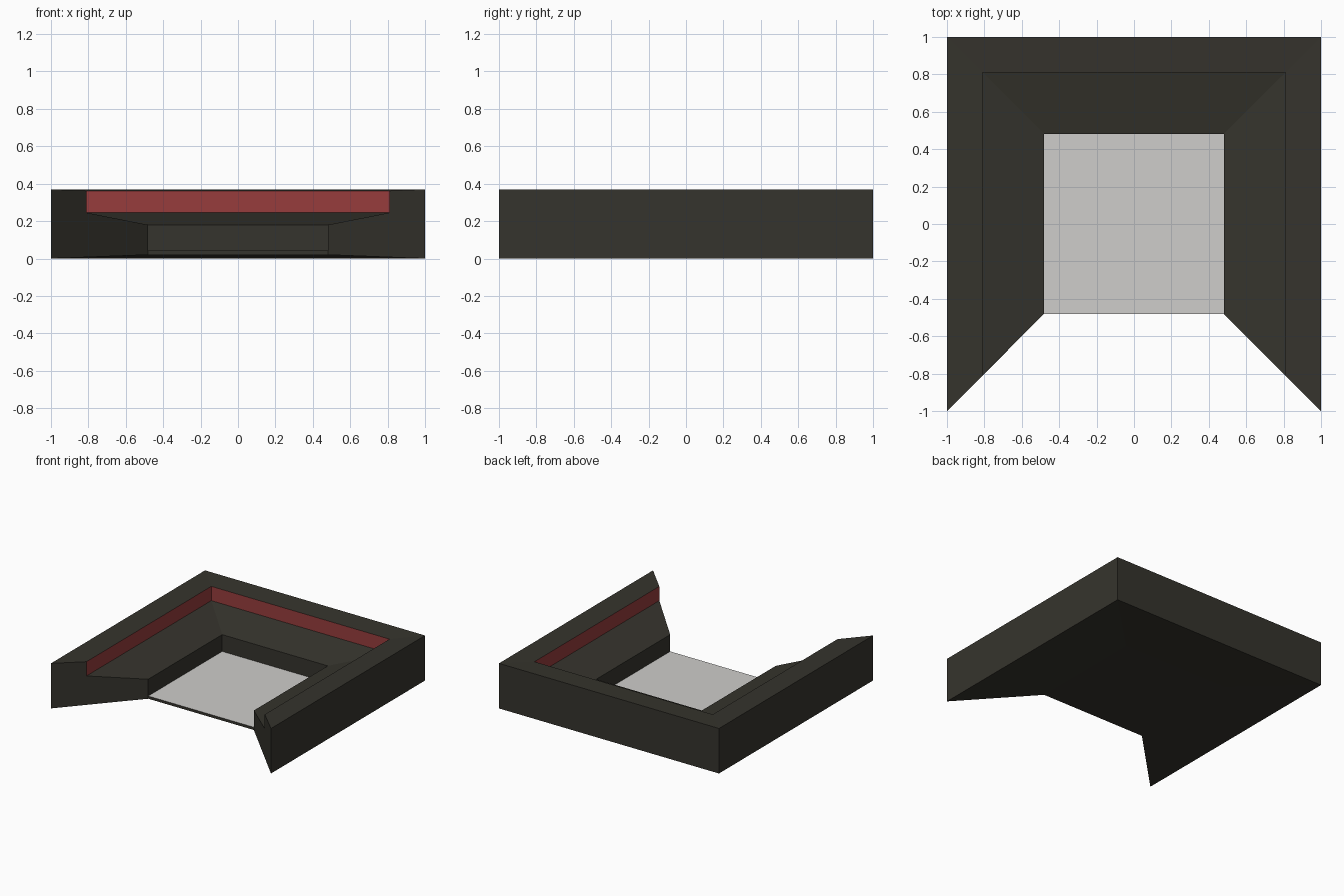
import bpy, bmesh

if "Cube" in bpy.data.objects:
    bpy.data.objects.remove(bpy.data.objects["Cube"])


def material(name, rgb):
    m = bpy.data.materials.new(name)
    m.diffuse_color = (*rgb, 1)
    m.use_nodes = True
    m.node_tree.nodes["Principled BSDF"].inputs["Base Color"].default_value = m.diffuse_color
    return m


dark = material("dark_olive_grey", (0.036, 0.034, 0.026))
red = material("muted_red", (0.31, 0.046, 0.046))
pale = material("pale_grey", (0.62, 0.61, 0.595))


def make_object(name, bm, mats):
    bmesh.ops.recalc_face_normals(bm, faces=bm.faces)
    mesh = bpy.data.meshes.new(name)
    bm.to_mesh(mesh)
    bm.free()
    for m in mats:
        mesh.materials.append(m)
    ob = bpy.data.objects.new(name, mesh)
    bpy.context.collection.objects.link(ob)
    return ob


# Wall profile (distance from centre, height), swept round three mitred sides
profile = [(1, 0), (1, 0.37), (0.81, 0.362), (0.81, 0.245),
           (0.48, 0.18), (0.48, 0.02)]
RED_EDGE = 2
corners = [(-1, -1), (-1, 1), (1, 1), (1, -1)]

bm = bmesh.new()
rings = [[bm.verts.new((cx * r, cy * r, z)) for r, z in profile]
         for cx, cy in corners]
n = len(profile)
for a, b in zip(rings, rings[1:]):
    for i in range(n):
        j = (i + 1) % n
        f = bm.faces.new((a[i], a[j], b[j], b[i]))
        f.material_index = 1 if i == RED_EDGE else 0
# Mitred end caps at the open front
bm.faces.new(rings[0])
bm.faces.new(rings[-1])
make_object("tray_walls", bm, [dark, red])

# Floor slab: dark body with a pale upper face
bm = bmesh.new()
bmesh.ops.create_cube(bm, size=1)
for v in bm.verts:
    v.co = (v.co.x * 0.96, v.co.y * 0.96, 0.031 + v.co.z * 0.022)
bm.normal_update()
for f in bm.faces:
    f.material_index = 1 if f.normal.z > 0.5 else 0
make_object("floor_panel", bm, [dark, pale])
